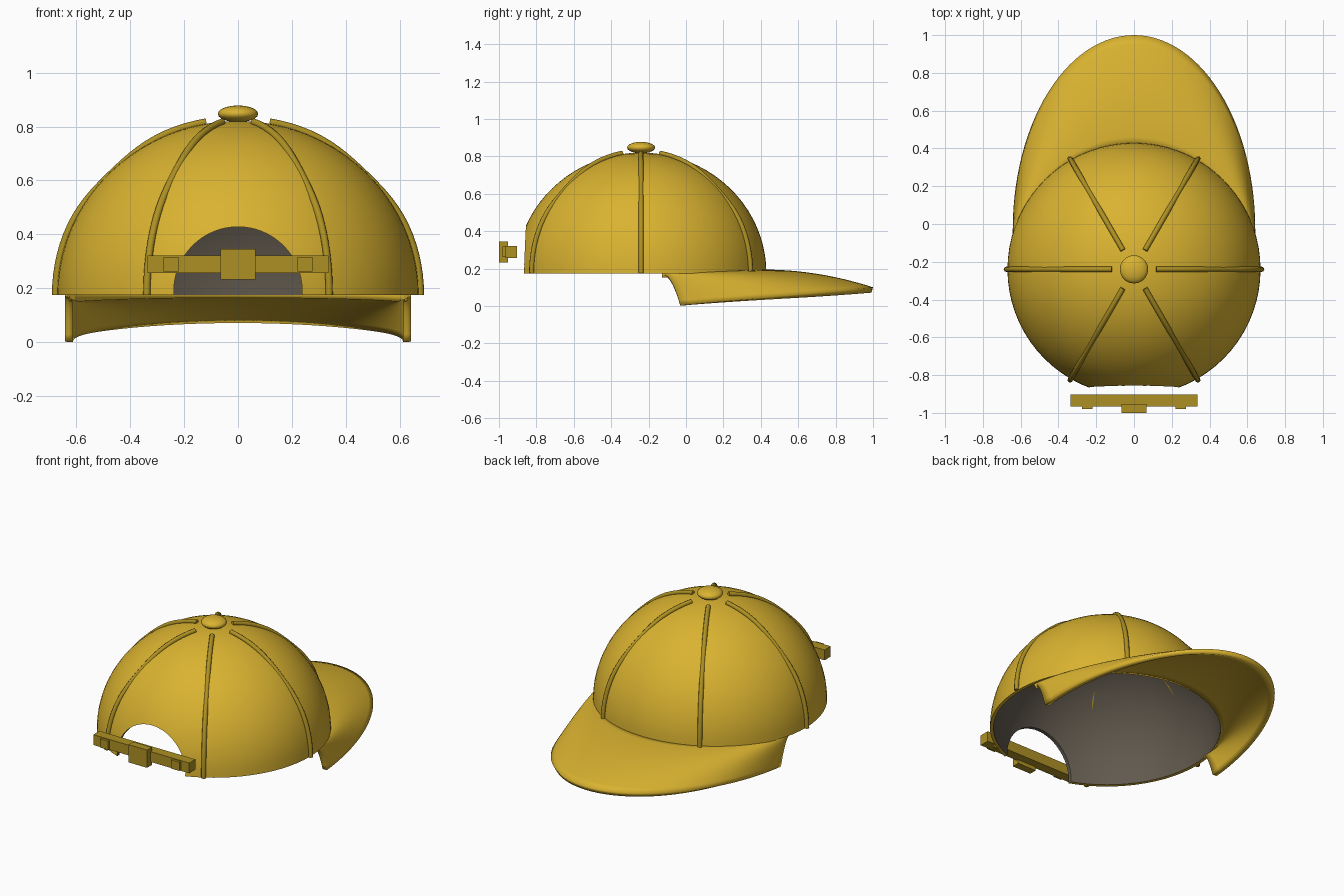
import bpy, bmesh
from math import sin, cos, pi, radians, sqrt
from mathutils import Vector, Matrix

if "Cube" in bpy.data.objects:
    bpy.data.objects.remove(bpy.data.objects["Cube"], do_unlink=True)

CENTRE_Y = -0.24     # crown axis
BASE_Z = 0.175       # crown rim height
RADIUS = 0.67
HEIGHT = 0.645


def material(name, rgb):
    mat = bpy.data.materials.new(name)
    mat.use_nodes = True
    mat.diffuse_color = (*rgb, 1)
    bsdf = mat.node_tree.nodes["Principled BSDF"]
    bsdf.inputs["Base Color"].default_value = (*rgb, 1)
    bsdf.inputs["Roughness"].default_value = 0.8
    return mat


YELLOW = material("golden yellow cloth", (0.70, 0.45, 0.03))
OCHRE = material("dark ochre trim", (0.42, 0.28, 0.017))
LINER = material("grey brown liner", (0.12, 0.10, 0.075))


def add(name, bm, *mats):
    mesh = bpy.data.meshes.new(name)
    bm.to_mesh(mesh)
    bm.free()
    for mat in mats:
        mesh.materials.append(mat)
    obj = bpy.data.objects.new(name, mesh)
    bpy.context.collection.objects.link(obj)
    return obj


def activate(obj):
    bpy.ops.object.select_all(action='DESELECT')
    obj.select_set(True)
    bpy.context.view_layer.objects.active = obj


def smooth(obj, angle):
    activate(obj)
    bpy.ops.object.shade_smooth_by_angle(angle=radians(angle))


def box(name, mat, lo, hi):
    lo, hi = Vector(lo), Vector(hi)
    bm = bmesh.new()
    mtx = Matrix.Translation((lo + hi) / 2) @ Matrix.Diagonal((*(hi - lo), 1))
    bmesh.ops.create_cube(bm, size=1, matrix=mtx)
    return add(name, bm, mat)


# Crown: a thin hemispherical shell, lathed from its outer and inner arcs
bm = bmesh.new()
STEPS = 20
arcs = []
for thick, order in ((0, range(STEPS + 1)), (0.02, range(STEPS, -1, -1))):
    for k in order:
        a = pi / 2 * k / STEPS
        r = 0 if k == STEPS else (RADIUS - thick) * cos(a)
        arcs.append(bm.verts.new((r, CENTRE_Y, BASE_Z + (HEIGHT - thick) * sin(a))))
edges = [bm.edges.new((arcs[i], arcs[(i + 1) % len(arcs)]))
         for i in range(len(arcs)) if i != STEPS]
bmesh.ops.spin(bm, geom=arcs + edges, cent=(0, CENTRE_Y, 0), axis=(0, 0, 1),
               angle=2 * pi, steps=72, use_merge=True)
bmesh.ops.remove_doubles(bm, verts=bm.verts, dist=0.0005)
bmesh.ops.recalc_face_normals(bm, faces=bm.faces)
middle = Vector((0, CENTRE_Y, BASE_Z))
for f in bm.faces:
    d = f.calc_center_median() - middle
    level = sqrt((d.x ** 2 + d.y ** 2) / RADIUS ** 2 + d.z ** 2 / HEIGHT ** 2)
    f.material_index = 1 if level < 0.982 and d.z > 0.001 else 0
crown = add("crown", bm, YELLOW, LINER)

# Arched opening at the back of the crown
bm = bmesh.new()
mtx = Matrix.Translation((0, -0.8, 0.19)) @ Matrix.Rotation(pi / 2, 4, 'X')
bmesh.ops.create_cone(bm, cap_ends=True, segments=64, radius1=0.238,
                      radius2=0.238, depth=0.6, matrix=mtx)
for f in bm.faces:
    f.material_index = 1
cutter = add("opening_cutter", bm, YELLOW, LINER)
cutter.hide_render = True
mod = crown.modifiers.new("opening", 'BOOLEAN')
mod.operation = 'DIFFERENCE'
mod.solver = 'EXACT'
mod.object = cutter
activate(crown)
bpy.ops.object.modifier_apply(modifier=mod.name)
bpy.data.objects.remove(cutter, do_unlink=True)
smooth(crown, 40)

# Six raised seams, each sinking into the cloth halfway up
for n in range(6):
    turn = n * pi / 3
    curve = bpy.data.curves.new("seam", 'CURVE')
    curve.dimensions = '3D'
    curve.bevel_depth = 0.014
    curve.bevel_resolution = 2
    curve.use_fill_caps = True
    line = curve.splines.new('POLY')
    line.points.add(24)
    for k, p in enumerate(line.points):
        a = radians(10 + 80 * k / 24)
        lift = 0.006 - 0.014 * sin(2 * a) ** 8
        r = (RADIUS + lift) * sin(a)
        p.co = (r * cos(turn), CENTRE_Y + r * sin(turn),
                BASE_Z + (HEIGHT + lift) * cos(a), 1)
    seam = bpy.data.objects.new(f"seam_{n + 1}", curve)
    curve.materials.append(OCHRE)
    bpy.context.collection.objects.link(seam)
    activate(seam)
    bpy.ops.object.convert(target='MESH')
    smooth(bpy.context.object, 50)

# Button on top
bm = bmesh.new()
mtx = Matrix.Translation((0, CENTRE_Y, 0.847)) @ Matrix.Diagonal((0.075, 0.075, 0.031, 1))
bmesh.ops.create_uvsphere(bm, u_segments=20, v_segments=10, radius=1, matrix=mtx)
smooth(add("top_button", bm, YELLOW), 60)

# Brim: from the crown rim out to a long half ellipse, sides bent down
bm = bmesh.new()
COLS, ROWS = 56, 12
grid = []
for i in range(COLS + 1):
    phi = pi * i / COLS
    a = radians(10 + 160 * i / COLS)
    inner = Vector((0.652 * cos(a), CENTRE_Y + 0.652 * sin(a), 0.175 + 0.02 * sin(phi)))
    outer = Vector((0.642 * cos(phi), -0.03 + 1.03 * sin(phi), 0.002 + 0.098 * sin(phi)))
    row = []
    for j in range(ROWS + 1):
        s = j / ROWS
        p = inner.lerp(outer, s)
        p.z = inner.z + (outer.z - inner.z) * s * s
        row.append(bm.verts.new(p))
    grid.append(row)
for i in range(COLS):
    for j in range(ROWS):
        bm.faces.new((grid[i][j], grid[i][j + 1], grid[i + 1][j + 1], grid[i + 1][j]))
brim = add("brim", bm, YELLOW)
mod = brim.modifiers.new("thickness", 'SOLIDIFY')
mod.thickness = 0.03
mod.offset = -1
activate(brim)
bpy.ops.object.modifier_apply(modifier=mod.name)
bpy.ops.object.shade_smooth()

# Adjustable strap with its buckle and two studs
box("strap", OCHRE, (-0.335, -0.965, 0.257), (0.335, -0.903, 0.322))
box("buckle", OCHRE, (-0.065, -1.0, 0.233), (0.065, -0.953, 0.345))
for side, name in ((1, "left_stud"), (-1, "right_stud")):
    x = 0.248 * side
    box(name, OCHRE, (x - 0.028, -0.98, 0.262), (x + 0.028, -0.955, 0.317))
